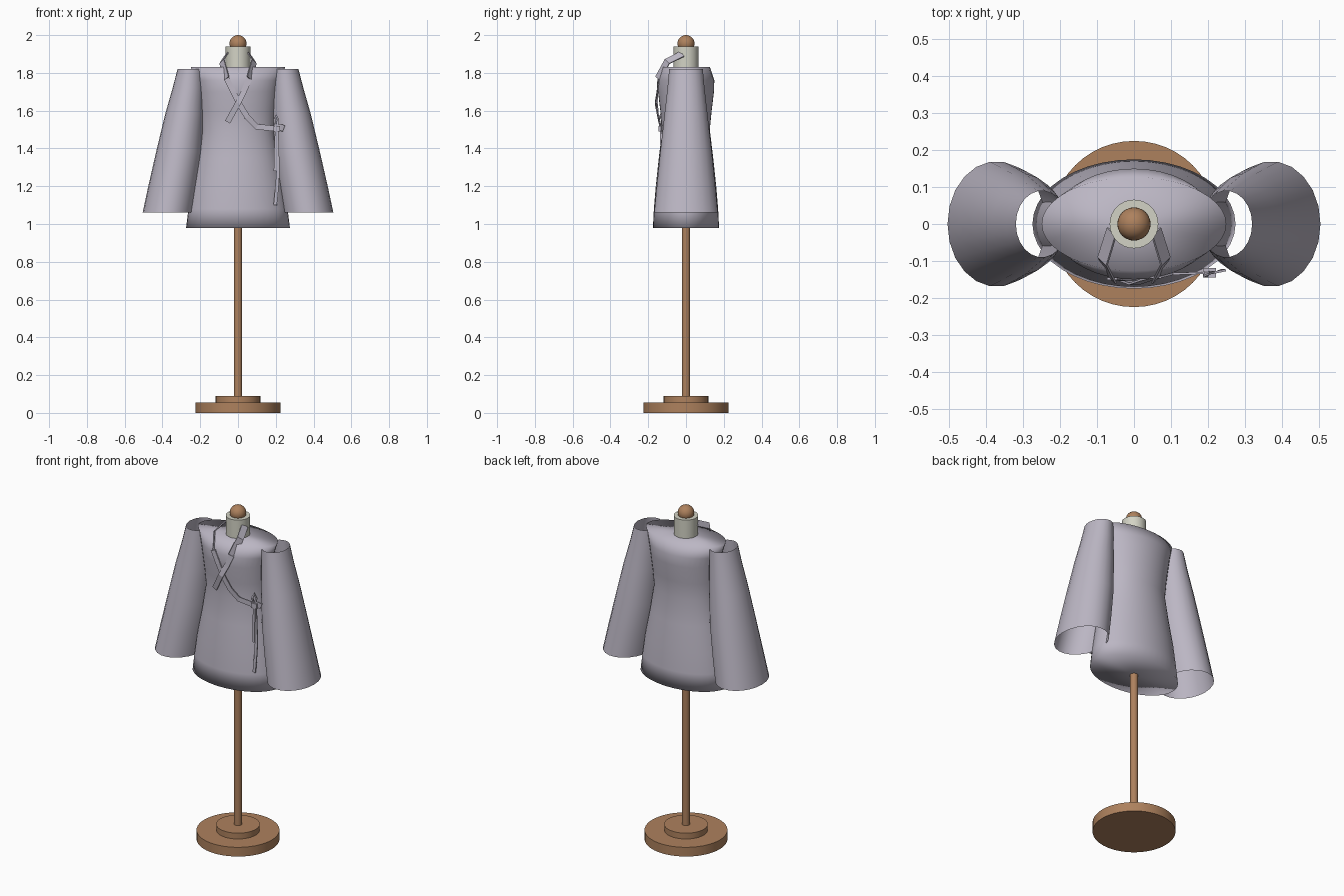
import bpy, bmesh, math
from mathutils import Vector

cube = bpy.data.objects.get("Cube")
if cube:
    bpy.data.objects.remove(cube)


def material(name, colour):
    m = bpy.data.materials.new(name)
    m.use_nodes = True
    m.diffuse_color = (*colour, 1)
    m.node_tree.nodes["Principled BSDF"].inputs["Base Color"].default_value = (*colour, 1)
    return m


cloth = material("lilac grey cloth", (0.50, 0.47, 0.55))
wood = material("warm wood", (0.42, 0.22, 0.11))
linen = material("pale linen", (0.65, 0.65, 0.56))


def finish(name, bm, mat, angle=None):
    mesh = bpy.data.meshes.new(name)
    bm.to_mesh(mesh)
    bm.free()
    obj = bpy.data.objects.new(name, mesh)
    bpy.context.collection.objects.link(obj)
    mesh.materials.append(mat)
    if angle is not None:
        bpy.ops.object.select_all(action='DESELECT')
        obj.select_set(True)
        bpy.context.view_layer.objects.active = obj
        bpy.ops.object.shade_smooth_by_angle(angle=math.radians(angle))
    return obj


def loft(name, rings, mat, sides=32, capped=True, angle=40):
    """Skin elliptical rings given as (centre x, z, radius x, radius y)."""
    bm = bmesh.new()
    loops = []
    for cx, z, rx, ry in rings:
        turn = [math.tau * i / sides for i in range(sides)]
        loops.append([bm.verts.new((cx + rx * math.cos(a), ry * math.sin(a), z)) for a in turn])
    for low, high in zip(loops, loops[1:]):
        for i in range(sides):
            j = (i + 1) % sides
            bm.faces.new((low[i], low[j], high[j], high[i]))
    if capped:
        for loop, ring in ((loops[0][::-1], rings[0]), (loops[-1], rings[-1])):
            hub = bm.verts.new((ring[0], 0, ring[1]))
            for i in range(sides):
                bm.faces.new((loop[i], loop[(i + 1) % sides], hub))
    return finish(name, bm, mat, angle)


def ribbon(name, points, width, facing=(0, -1, 0)):
    """Flat folded strip of cloth following a path."""
    pts = [Vector(p) for p in points]
    bm = bmesh.new()
    pairs = []
    for i, p in enumerate(pts):
        along = pts[min(i + 1, len(pts) - 1)] - pts[max(i - 1, 0)]
        side = along.cross(Vector(facing)).normalized() * width / 2
        pairs.append((bm.verts.new(p - side), bm.verts.new(p + side)))
    for (a, b), (c, d) in zip(pairs, pairs[1:]):
        bm.faces.new((a, b, d, c))
    obj = finish(name, bm, cloth)
    thick = obj.modifiers.new("thickness", 'SOLIDIFY')
    thick.thickness = 0.006
    thick.offset = 0
    return obj


# Stand
loft("base_disc", [(0, 0, .225, .225), (0, .055, .225, .225)], wood, 48)
loft("base_step", [(0, .055, .118, .118), (0, .09, .118, .118)], wood, 40)
loft("pole", [(0, .09, .022, .022), (0, 1.0, .022, .022)], wood, 20)

# Neck and finial
loft("neck", [(0, 1.80, .066, .066), (0, 1.94, .066, .066)], linen)
bm = bmesh.new()
bmesh.ops.create_uvsphere(bm, u_segments=24, v_segments=16, radius=.045)
bmesh.ops.translate(bm, verts=bm.verts, vec=(0, 0, 1.955))
finish("finial", bm, wood, 60)

# Closed robe body, softly shaded over the hem and shoulders
body = [(.98, .275, .175), (1.08, .262, .170), (1.2, .245, .160), (1.35, .215, .144),
        (1.5, .192, .126), (1.6, .200, .136), (1.7, .212, .148), (1.76, .222, .150),
        (1.83, .25, .127)]
loft("robe_body", [(0, *r) for r in body], cloth, 40, angle=180)

# Open flared sleeves
sleeve = [(.372, 1.06, .133, .170), (.345, 1.2, .130, .156), (.312, 1.38, .122, .138),
          (.283, 1.58, .103, .115), (.262, 1.72, .084, .099), (.250, 1.82, .070, .090)]
for label, s in (("left", 1), ("right", -1)):
    loft(label + "_sleeve", [(s * x, z, rx, ry) for x, z, rx, ry in sleeve],
         cloth, 22, capped=False, angle=60)
    # Collar strip from the neck over the chest edge
    ribbon(label + "_collar", [(s * .06, -.02, 1.90), (s * .085, -.10, 1.86),
                               (s * .06, -.148, 1.77)], .04, (s * .8, -.4, .4))

# Crossed front straps, one running to the side tie
ribbon("long_strap", [(-.06, -.148, 1.77), (-.025, -.152, 1.70), (.01, -.152, 1.63),
                      (.05, -.146, 1.565), (.10, -.135, 1.515), (.20, -.132, 1.505)], .03)
ribbon("short_strap", [(.06, -.144, 1.77), (.03, -.152, 1.70), (0, -.162, 1.64),
                       (-.055, -.142, 1.54)], .03)

# Side tie: knot, loops and hanging tails
bm = bmesh.new()
bmesh.ops.create_cube(bm, size=1)
bmesh.ops.scale(bm, verts=bm.verts, vec=(.035, .025, .03))
bmesh.ops.translate(bm, verts=bm.verts, vec=(.205, -.132, 1.505))
finish("tie_knot", bm, cloth)
ribbon("tie_end", [(.20, -.135, 1.505), (.225, -.13, 1.512), (.242, -.125, 1.505)], .035)
ribbon("tie_loop", [(.20, -.13, 1.51), (.193, -.142, 1.55), (.203, -.135, 1.575),
                    (.212, -.13, 1.55), (.207, -.13, 1.51)], .012)
ribbon("long_tail", [(.205, -.13, 1.50), (.208, -.128, 1.40), (.212, -.128, 1.28),
                     (.205, -.128, 1.18), (.197, -.128, 1.10)], .018)
ribbon("short_tail", [(.203, -.136, 1.50), (.198, -.132, 1.38), (.196, -.13, 1.28)], .014)
